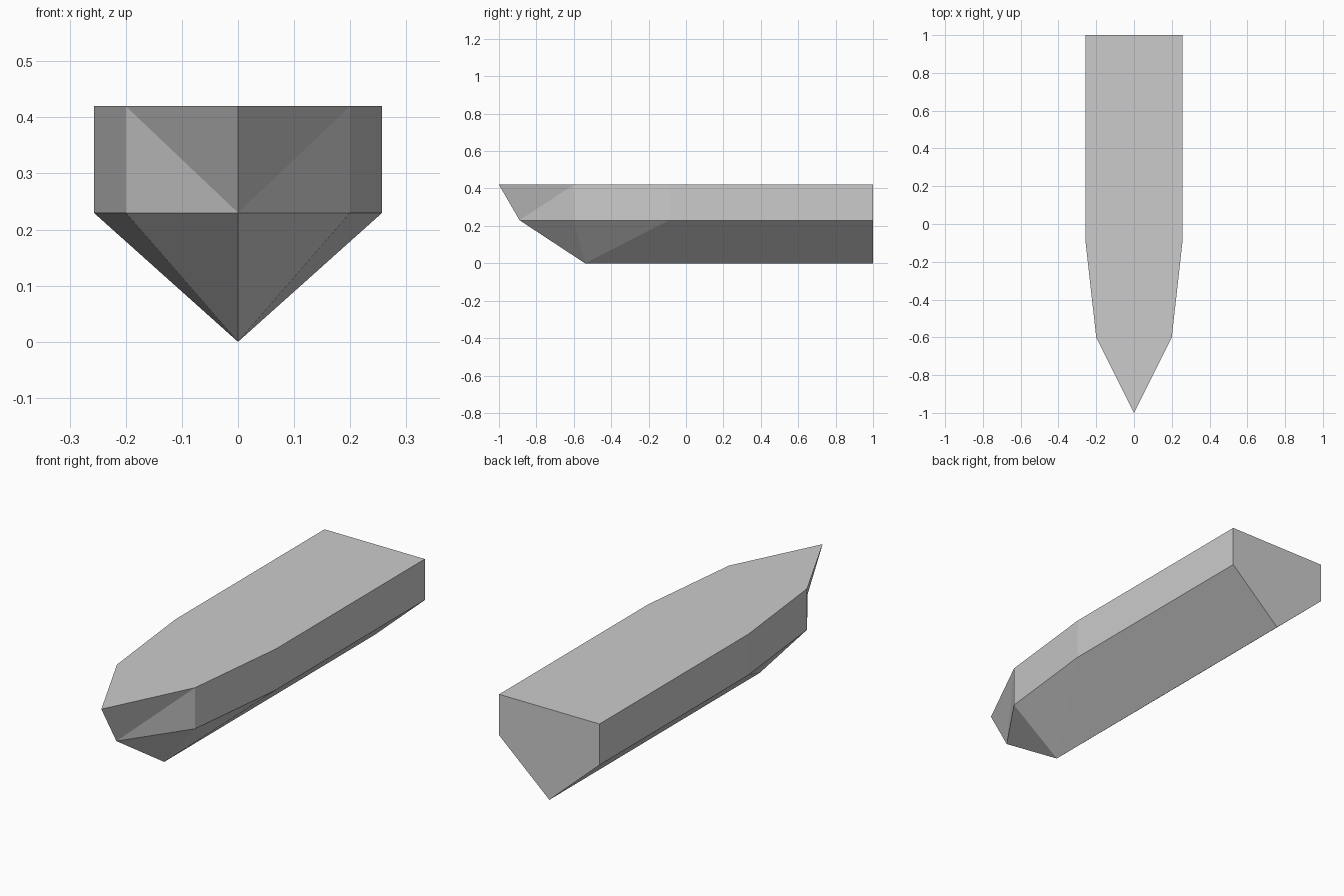
import bpy, bmesh

if "Cube" in bpy.data.objects:
    bpy.data.objects.remove(bpy.data.objects["Cube"])

DECK_Z, CHINE_Z, KEEL_Z = 0.42, 0.23, 0.0

bm = bmesh.new()

# Half cross-sections from stern to shoulder: half width, side y, keel y
stations = [(0.257, 1.0, 1.0), (0.257, -0.09, -0.11), (0.20, -0.60, -0.54)]
rows = []
for w, y, keel_y in stations:
    rows.append([bm.verts.new(p) for p in (
        (0, y, DECK_Z), (w, y, DECK_Z), (w, y, CHINE_Z), (0, keel_y, KEEL_Z))])

# Pointed, raked bow
tip = bm.verts.new((0, -1.0, DECK_Z))
stem = bm.verts.new((0, -0.89, CHINE_Z))

# Transom, deck, sides and V bottom
bm.faces.new(rows[0])
for a, b in zip(rows, rows[1:]):
    bm.faces.new((a[0], a[1], b[1], b[0]))
    bm.faces.new((a[1], a[2], b[2], b[1]))
    bm.faces.new((a[2], a[3], b[3]))
    bm.faces.new((a[2], b[3], b[2]))

# Bow facets
centre, deck, chine, keel = rows[-1]
for face in ((centre, deck, tip), (deck, stem, tip),
             (deck, chine, stem), (chine, keel, stem)):
    bm.faces.new(face)

bmesh.ops.recalc_face_normals(bm, faces=bm.faces)

# Mirror the half hull across the centre line
bmesh.ops.mirror(bm, geom=bm.verts[:] + bm.edges[:] + bm.faces[:],
                 axis='X', merge_dist=0.001)
bmesh.ops.recalc_face_normals(bm, faces=bm.faces)

mesh = bpy.data.meshes.new("boat_hull")
bm.to_mesh(mesh)
bm.free()
hull = bpy.data.objects.new("boat_hull", mesh)
bpy.context.collection.objects.link(hull)
